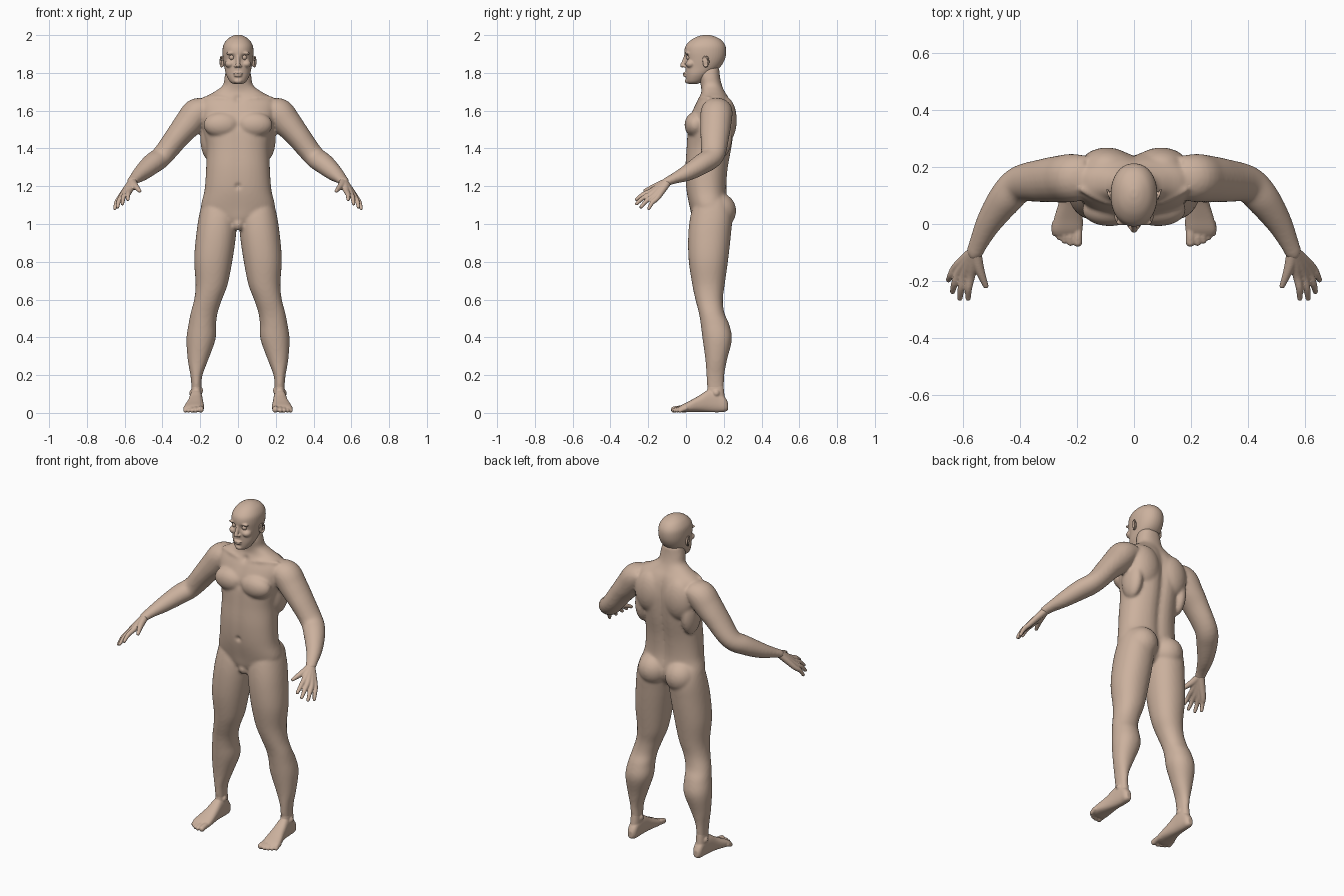
import bpy, bmesh, math
from mathutils import Vector, Matrix

skin = bpy.data.materials.new("skin")
skin.diffuse_color = (0.60, 0.44, 0.34, 1)


def smooth_rows(rows, n=5):
    """Catmull-Rom interpolation of rows of numbers."""
    out = []
    for i in range(len(rows) - 1):
        a, b, c, d = (rows[max(0, min(len(rows) - 1, i + k))] for k in (-1, 0, 1, 2))
        for j in range(n):
            t = j / n
            out.append([0.5 * (2 * q + (r - p) * t + (2 * p - 5 * q + 4 * r - s) * t * t
                        + (3 * q - p - 3 * r + s) * t ** 3) for p, q, r, s in zip(a, b, c, d)])
    return out + [list(rows[-1])]


def skin_rings(bm, rings):
    vs = [[bm.verts.new(p) for p in ring] for ring in rings]
    n = len(vs[0])
    for lo, hi in zip(vs, vs[1:]):
        for i in range(n):
            bm.faces.new((lo[i], lo[(i + 1) % n], hi[(i + 1) % n], hi[i]))
    bm.faces.new(vs[0][::-1])
    bm.faces.new(vs[-1])


def stack(bm, rows, power=2.3, axis="z"):
    """Loft of rounded sections: level, a0, a1, b0, b1, groove depth at x = 0."""
    rings = []
    for z, a0, a1, b0, b1, g in smooth_rows(rows):
        ring = []
        for k in range(40):
            t = math.tau * k / 40
            c, s = math.cos(t), math.sin(t)
            x = (a0 + a1) / 2 + (a1 - a0) / 2 * math.copysign(abs(c) ** (2 / power), c)
            y = (b0 + b1) / 2 + (b1 - b0) / 2 * math.copysign(abs(s) ** (2 / power), s)
            y -= g * math.exp(-(x / 0.03) ** 2) * (1 if s > 0 else -0.3)
            ring.append((x, y, z) if axis == "z" else (x, z, y))
        rings.append(ring)
    skin_rings(bm, rings)


def ball(bm, pos, r):
    r = (r, r, r) if isinstance(r, (int, float)) else r
    bmesh.ops.create_uvsphere(bm, u_segments=24, v_segments=16, radius=1,
                              matrix=Matrix.Translation(pos) @ Matrix.Diagonal(r).to_4x4())


def tube(bm, rows):
    """Round limb along x, y, z, side radius, height radius."""
    pts = smooth_rows(rows)
    rings = []
    for i, p in enumerate(pts):
        t = Vector(pts[min(i + 1, len(pts) - 1)][:3]) - Vector(pts[max(i - 1, 0)][:3])
        side = t.cross(Vector((0, 0.01, 1))).normalized()
        up = side.cross(t).normalized()
        rings.append([Vector(p[:3]) + side * p[3] * math.cos(math.tau * k / 20)
                      + up * p[4] * math.sin(math.tau * k / 20) for k in range(20)])
    skin_rings(bm, rings)
    for p in (rows[0], rows[-1]):
        ball(bm, p[:3], min(p[3:]))


def mirror(bm):
    geom = bmesh.ops.duplicate(bm, geom=bm.verts[:] + bm.edges[:] + bm.faces[:])["geom"]
    for v in geom:
        if isinstance(v, bmesh.types.BMVert):
            v.co.x *= -1


def finish(name, bm, voxel=0, smooth=0, dents=()):
    """Make the object, fuse its overlapping masses and press in the dents."""
    bmesh.ops.recalc_face_normals(bm, faces=bm.faces[:])
    me = bpy.data.meshes.new(name)
    bm.to_mesh(me)
    bm.free()
    ob = bpy.data.objects.new(name, me)
    bpy.context.collection.objects.link(ob)
    if voxel:
        rem = ob.modifiers.new("fuse", "REMESH")
        rem.mode, rem.voxel_size = "VOXEL", voxel
        sm = ob.modifiers.new("soften", "SMOOTH")
        sm.factor, sm.iterations = 0.5, smooth
        dg = bpy.context.evaluated_depsgraph_get()
        me = bpy.data.meshes.new_from_object(ob.evaluated_get(dg))
        ob.modifiers.clear()
        ob.data = me
    for v in me.vertices:
        for pos, r, push in dents:
            v.co += Vector(push) * math.exp(-(v.co - Vector(pos)).length_squared / r ** 2)
    for p in me.polygons:
        p.use_smooth = True
    me.materials.clear()
    me.materials.append(skin)
    return ob


# body: one leg, arm and set of muscles, mirrored, then the torso
bm = bmesh.new()
stack(bm, [(0.04, .195, .245, .125, .20, 0), (.13, .194, .246, .113, .20, 0),
           (.20, .188, .252, .108, .203, 0), (.28, .158, .266, .103, .217, 0),
           (.39, .119, .273, .088, .243, 0), (.47, .116, .262, .078, .228, 0),
           (.53, .108, .250, .068, .203, 0), (.60, .085, .232, .050, .195, 0),
           (.68, .055, .224, .033, .205, 0), (.81, .029, .232, .014, .223, 0),
           (.945, .010, .221, .012, .238, 0), (1.05, .005, .205, .025, .245, 0),
           (1.12, .03, .185, .05, .22, 0), (1.16, .06, .15, .09, .19, 0)], 2.15)
tube(bm, [(.16, .165, 1.615, .075, .055), (.215, .162, 1.59, .085, .078), (.26, .158, 1.535, .083, .076),
          (.315, .153, 1.47, .077, .066), (.40, .14, 1.362, .065, .056), (.455, .085, 1.318, .060, .054),
          (.51, .005, 1.27, .046, .043), (.545, -.065, 1.24, .034, .028), (.562, -.105, 1.222, .030, .023)])
tube(bm, [(.02, .07, 1.648, .011, .011), (.10, .08, 1.667, .011, .011), (.18, .12, 1.665, .011, .011)])
ball(bm, (.085, .05, 1.525), (.098, .058, .068))     # chest muscle
ball(bm, (.095, .205, 1.55), (.095, .064, .125))     # shoulder blade
ball(bm, (.155, .17, 1.46), (.045, .075, .12))       # side of the back
ball(bm, (.09, .172, 1.07), (.092, .094, .095))      # buttock
ball(bm, (.178, .092, .54), (.036, .026, .04))       # kneecap
mirror(bm)
stack(bm, [(.985, -.05, .05, .06, .17, 0), (1.02, -.13, .13, .035, .20, 0),
           (1.08, -.194, .194, .020, .228, .01), (1.18, -.177, .177, .0, .218, .014),
           (1.29, -.169, .169, -.006, .225, .016), (1.40, -.167, .167, .0, .245, .018),
           (1.48, -.182, .182, .005, .256, .020), (1.55, -.195, .195, .014, .260, .020),
           (1.62, -.205, .205, .042, .248, .014), (1.665, -.185, .185, .066, .230, .008),
           (1.70, -.125, .125, .080, .208, .004), (1.735, -.080, .080, .078, .190, 0),
           (1.78, -.071, .071, .068, .180, 0), (1.83, -.06, .06, .07, .175, 0)])
ball(bm, (0, .06, 1.0), (.03, .03, .035))
finish("body", bm, 0.008, 7, [((0, -.003, 1.2), .014, (0, .012, 0)),
                              ((0, .07, 1.66), .02, (0, .01, 0)),
                              ((0, .0, 1.52), .02, (0, .006, 0))])

# head with brow, nose, cheeks, lips and chin
bm = bmesh.new()
ball(bm, (.034, .006, 1.903), (.030, .013, .009))
ball(bm, (.043, .025, 1.848), (.026, .028, .022))
ball(bm, (.012, -.009, 1.836), (.009, .010, .008))
mirror(bm)
stack(bm, [(1.742, -.026, .026, .012, .06, 0), (1.755, -.044, .044, .002, .09, 0),
           (1.79, -.063, .063, -.002, .13, 0), (1.83, -.072, .072, -.004, .18, 0),
           (1.87, -.079, .079, -.006, .205, 0), (1.91, -.082, .082, -.009, .213, 0),
           (1.945, -.078, .078, -.001, .208, 0), (1.975, -.060, .060, .028, .186, 0),
           (1.993, -.035, .035, .062, .152, 0), (2.001, -.012, .012, .095, .122, 0)], 2.15)
tube(bm, [(0, .0, 1.892, .010, .010), (0, -.011, 1.862, .010, .010), (0, -.021, 1.839, .012, .011)])
ball(bm, (0, -.006, 1.797), (.025, .011, .006))
ball(bm, (0, -.005, 1.785), (.021, .011, .006))
ball(bm, (0, .008, 1.757), (.022, .014, .014))
finish("head", bm, 0.004, 4, [((s * .034, -.004, 1.882), .017, (0, .015, 0)) for s in (1, -1)])

# eyes
bm = bmesh.new()
ball(bm, (.033, .016, 1.882), .0145)
mirror(bm)
finish("eyes", bm)

# ears: flat shell with a raised rim
bm = bmesh.new()
ball(bm, (.081, .102, 1.858), (.009, .014, .028))
rim = [(.084 + .006 * max(0, -math.cos(a)) + .004, .104 - .016 * math.cos(a),
        1.860 + .027 * math.sin(a), .0045, .0045) for a in (math.pi * (.1 + k / 6) for k in range(10))]
rim = [(x if y > .1 else x - .004, y, z, r, q) for x, y, z, r, q in rim]
for x, y, z, r, q in smooth_rows(rim, 3):
    ball(bm, (x, y, z), r)
mirror(bm)
finish("ears", bm, 0.003, 3)

# hands: each digit runs from the wrist over its knuckle to the tip
bm = bmesh.new()
wrist = Vector((.558, -.095, 1.226))
digits = [((.574, -.185, 1.174), (.583, -.262, 1.130)),
          ((.597, -.184, 1.160), (.612, -.262, 1.107)),
          ((.616, -.173, 1.146), (.638, -.238, 1.090)),
          ((.628, -.155, 1.135), (.652, -.197, 1.082))]
for knuckle, tip in digits:
    k, t = Vector(knuckle), Vector(tip)
    mid = (k + t) / 2 + Vector((.003, -.003, .005))
    tube(bm, [(*wrist, .023, .021), (*wrist.lerp(k, .55), .020, .018), (*k, .0155, .0145),
              (*mid, .0125, .012), (*t, .0095, .009)])
tube(bm, [(*wrist, .022, .020), (.548, -.145, 1.205, .019, .019), (.534, -.185, 1.19, .014, .014),
          (.521, -.217, 1.176, .010, .010)])
mirror(bm)
finish("hands", bm, 0.004, 3)

# feet: sections from heel to ball, ankle bones and five toes
bm = bmesh.new()
stack(bm, [(.222, .207, .235, .015, .055, 0), (.205, .194, .247, .006, .085, 0),
           (.17, .190, .250, .003, .115, 0), (.12, .188, .256, .004, .122, 0),
           (.07, .184, .266, .005, .092, 0), (.02, .180, .281, .004, .064, 0),
           (-.02, .181, .288, .003, .044, 0), (-.04, .19, .28, .006, .030, 0)], 2.5, "y")
stack(bm, [(.06, .193, .249, .115, .206, 0), (.11, .193, .248, .112, .202, 0),
           (.155, .196, .244, .117, .197, 0)])
ball(bm, (.198, .15, .118), (.013, .018, .018))
ball(bm, (.245, .16, .105), (.013, .018, .018))
for x, y, r in [(.198, -.064, .0165), (.224, -.065, .0125), (.244, -.058, .0115),
                (.262, -.046, .011), (.279, -.032, .011)]:
    tube(bm, [(x, .0, .024, r, r), (x, y + .025, .022, r, r), (x, y, r + .001, r, r)])
mirror(bm)
finish("feet", bm, 0.0045, 3)
